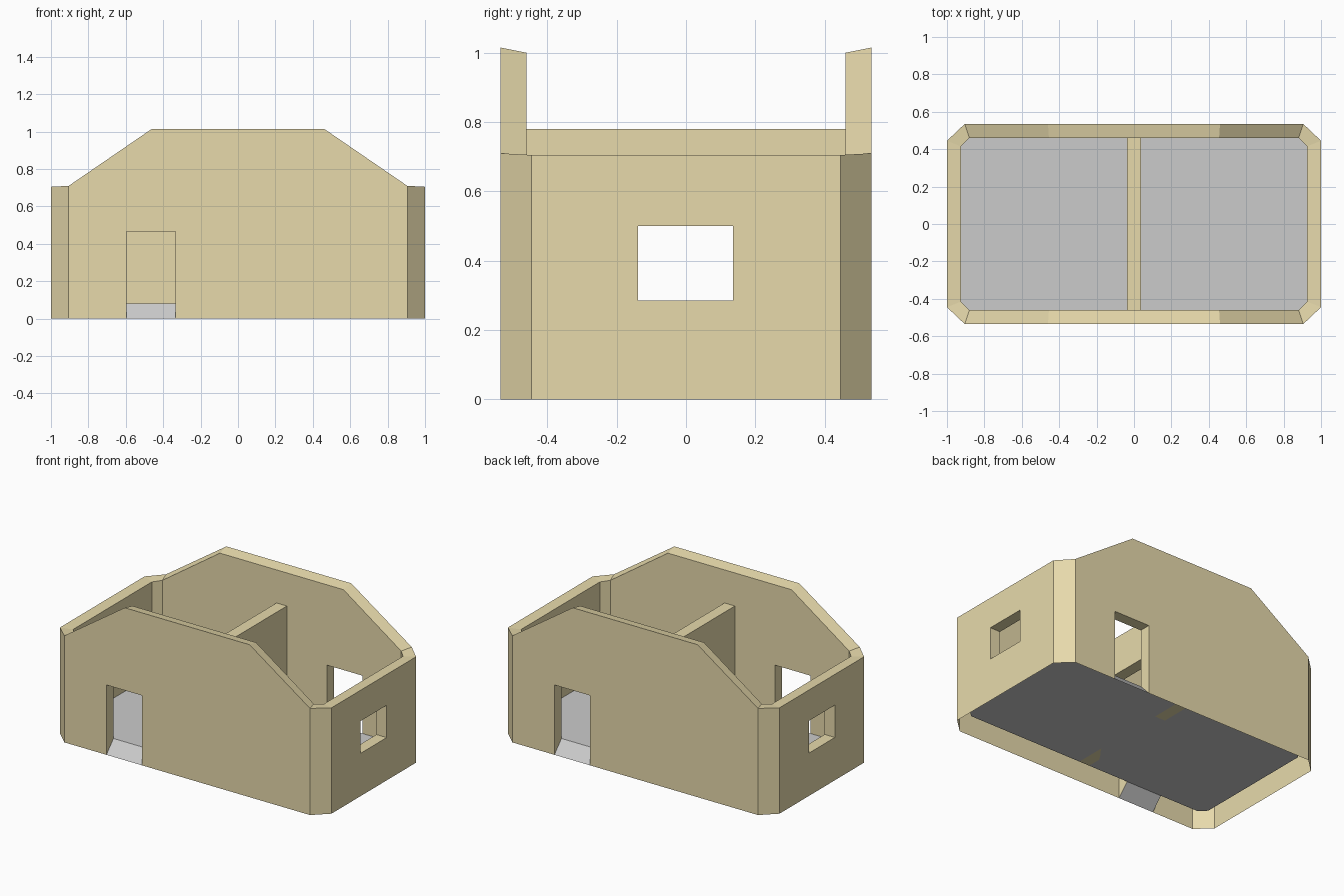
import bpy, bmesh

if "Cube" in bpy.data.objects:
    bpy.data.objects.remove(bpy.data.objects["Cube"])

FLOOR = 0.08
sand = bpy.data.materials.new("sandstone")
sand.diffuse_color = (0.80, 0.70, 0.41, 1)
sand.use_nodes = True
sand.node_tree.nodes["Principled BSDF"].inputs["Base Color"].default_value = sand.diffuse_color


def make(name, bm, mat=None):
    mesh = bpy.data.meshes.new(name)
    bm.to_mesh(mesh)
    bm.free()
    obj = bpy.data.objects.new(name, mesh)
    bpy.context.collection.objects.link(obj)
    if mat:
        mesh.materials.append(mat)
    return obj


def polygon(name, points):
    bm = bmesh.new()
    bm.faces.new([bm.verts.new(p) for p in points])
    return make(name, bm)


def box(name, x0, x1, y0, y1, z0, z1):
    bm = bmesh.new()
    bmesh.ops.create_cube(bm, size=1)
    for v in bm.verts:
        v.co = (x1 if v.co.x > 0 else x0, y1 if v.co.y > 0 else y0, z1 if v.co.z > 0 else z0)
    return make(name, bm)


def around(quarter):
    """Mirror a quarter outline into a full counter-clockwise loop."""
    half = quarter + [(-x, y, z) for x, y, z in reversed(quarter)]
    return half + [(-x, -y, z) for x, y, z in half]


# Wall shell: chamfered outline with gable-shaped long sides
outer = around([(1, .445, .705), (.905, .535, .71), (.46, .535, 1.015)])
inner = around([(.925, .415, .70), (.88, .46, .705), (.455, .46, 1.0)])
bm = bmesh.new()
loops = [[bm.verts.new((x, y, 0)) for x, y, z in outer],
         [bm.verts.new(p) for p in outer],
         [bm.verts.new(p) for p in inner],
         [bm.verts.new((x, y, FLOOR)) for x, y, z in inner]]
n = len(outer)
for k in range(4):
    a, b = loops[k], loops[(k + 1) % 4]
    for i in range(n):
        j = (i + 1) % n
        bm.faces.new((a[i], a[j], b[j], b[i]))
bmesh.ops.recalc_face_normals(bm, faces=bm.faces)
bmesh.ops.dissolve_limit(bm, angle_limit=0.005, verts=bm.verts, edges=bm.edges)
walls = make("walls", bm, sand)

# Two doorways and two end windows, cut through the shell
cutters = [box("front_door_cut", -.595, -.333, -.7, -.4, -.2, .465),
           box("back_door_cut", .333, .595, .4, .7, -.2, .465),
           box("right_window_cut", .8, 1.2, -.138, .136, .285, .5),
           box("left_window_cut", -1.2, -.8, -.138, .136, .285, .5)]
for c in cutters:
    c.hide_render = True
    mod = walls.modifiers.new("opening", 'BOOLEAN')
    mod.operation, mod.solver, mod.object = 'DIFFERENCE', 'EXACT', c
bpy.context.view_layer.update()
cut = bpy.data.meshes.new_from_object(walls.evaluated_get(bpy.context.evaluated_depsgraph_get()))
walls.modifiers.clear()
walls.data = cut
for c in cutters:
    bpy.data.objects.remove(c)

# Leave the underside of the walls open
bm = bmesh.new()
bm.from_mesh(cut)
bm.normal_update()
under = [f for f in bm.faces if f.normal.z < -.3 and f.calc_center_median().z < .1]
bmesh.ops.delete(bm, geom=under, context='FACES')
for f in bm.faces:
    f.material_index = 0
bm.to_mesh(cut)
bm.free()
cut.materials.clear()
cut.materials.append(sand)

# Floor sheet filling the inner outline
polygon("floor", [(x, y, FLOOR) for x, y, z in inner])

# Sloped thresholds in the doorways
for name, s in (("front_threshold", 1), ("back_threshold", -1)):
    polygon(name, [(s * x, s * y, z) for x, y, z in
                   ((-.595, -.535, 0), (-.333, -.535, 0), (-.333, -.46, FLOOR), (-.595, -.46, FLOOR))])

# Partition wall with a central doorway
bm = bmesh.new()
profile = [(-.46, FLOOR), (-.24, FLOOR), (-.24, .53), (.24, .53),
           (.24, FLOOR), (.46, FLOOR), (.46, .78), (-.46, .78)]
face = bm.faces.new([bm.verts.new((-.038, y, z)) for y, z in profile])
ext = bmesh.ops.extrude_face_region(bm, geom=[face], use_keep_orig=True)
for v in ext["geom"]:
    if isinstance(v, bmesh.types.BMVert):
        v.co.x = .038
bmesh.ops.recalc_face_normals(bm, faces=bm.faces)
make("partition", bm, sand)
